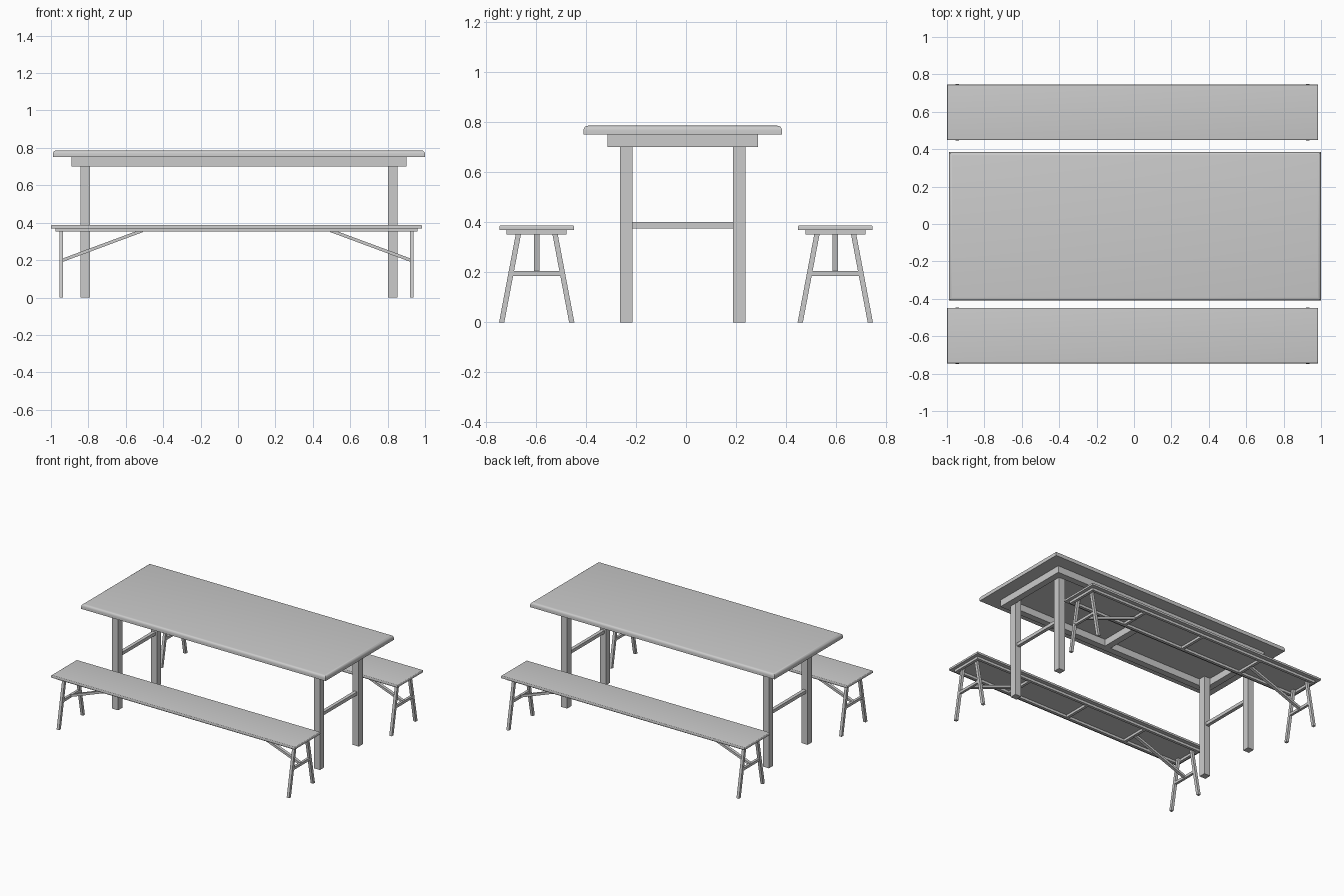
import bpy, bmesh
from mathutils import Vector

cube = bpy.data.objects.get("Cube")
if cube:
    bpy.data.objects.remove(cube, do_unlink=True)

grey = bpy.data.materials.new("plain_grey")
grey.use_nodes = True
COLOUR = (0.6, 0.6, 0.6, 1)
grey.diffuse_color = COLOUR
grey.node_tree.nodes["Principled BSDF"].inputs["Base Color"].default_value = COLOUR


def bar(name, start, end, axis, width, height, round_top=0):
    """Bar between two points, its ends cut square to the given axis (0=x, 1=y, 2=z)."""
    a, b = Vector(start), Vector(end)
    side = [i for i in range(3) if i != axis]
    bm = bmesh.new()
    bmesh.ops.create_cube(bm, size=1)
    for v in bm.verts:
        p = (b if v.co[axis] > 0 else a).copy()
        p[side[0]] += v.co[side[0]] * width
        p[side[1]] += v.co[side[1]] * height
        v.co = p
    if round_top:
        top = max(v.co.z for v in bm.verts)
        rim = [e for e in bm.edges if all(v.co.z > top - 0.0001 for v in e.verts)]
        bmesh.ops.bevel(bm, geom=rim, offset=round_top, segments=4,
                        profile=0.5, affect='EDGES')
    bmesh.ops.recalc_face_normals(bm, faces=bm.faces)
    mesh = bpy.data.meshes.new(name)
    bm.to_mesh(mesh)
    bm.free()
    mesh.materials.append(grey)
    obj = bpy.data.objects.new(name, mesh)
    bpy.context.collection.objects.link(obj)
    if round_top:
        bpy.ops.object.select_all(action='DESELECT')
        obj.select_set(True)
        bpy.context.view_layer.objects.active = obj
        bpy.ops.object.shade_smooth_by_angle(angle=0.7)
    return obj


def frame(name, cx, cy, half_x, half_y, thick, z0, z1, crossbars):
    """Open rectangular frame with crossbars, sitting under a board."""
    z, h = (z0 + z1) / 2, z1 - z0
    for s in (-1, 1):
        y = cy + s * (half_y - thick / 2)
        bar(name + "_rail", (cx - half_x, y, z), (cx + half_x, y, z), 0, thick, h)
    inner = half_y - thick
    ends = half_x - thick / 2
    for dx in [-ends, ends] + crossbars:
        bar(name + "_crossbar", (cx + dx, cy - inner, z), (cx + dx, cy + inner, z), 1, thick, h)


# Table
TX, TY = 0.005, -0.013
bar("table_top", (-0.99, TY, 0.768), (1.0, TY, 0.768), 0, 0.794, 0.036, 0.018)
frame("table_frame", TX, TY, 0.895, 0.3, 0.048, 0.7, 0.75, [0])
for sx in (-1, 1):
    x = TX + sx * 0.822
    for sy in (-1, 1):
        y = TY + sy * 0.226
        bar("table_leg", (x, y, 0), (x, y, 0.75), 2, 0.05, 0.05)
    bar("table_stretcher", (x, TY - 0.201, 0.388), (x, TY + 0.201, 0.388), 1, 0.025, 0.024)

# Benches
BX = -0.0075
for cy in (-0.597, 0.597):
    bar("bench_seat", (-1.0, cy, 0.379), (0.985, cy, 0.379), 0, 0.298, 0.018, 0.007)
    frame("bench_frame", BX, cy, 0.968, 0.12, 0.02, 0.352, 0.37, [-0.5, 0, 0.5])
    for sx in (-1, 1):
        x = BX + sx * 0.937
        for sy in (-1, 1):
            bar("bench_leg", (x, cy + sy * 0.14, 0), (x, cy + sy * 0.07, 0.37), 2, 0.02, 0.021)
        bar("bench_stretcher", (x, cy - 0.103, 0.195), (x, cy + 0.103, 0.195), 1, 0.018, 0.019)
        bar("bench_brace", (x, cy, 0.197), (BX + sx * 0.5, cy, 0.359), 0, 0.022, 0.018)
